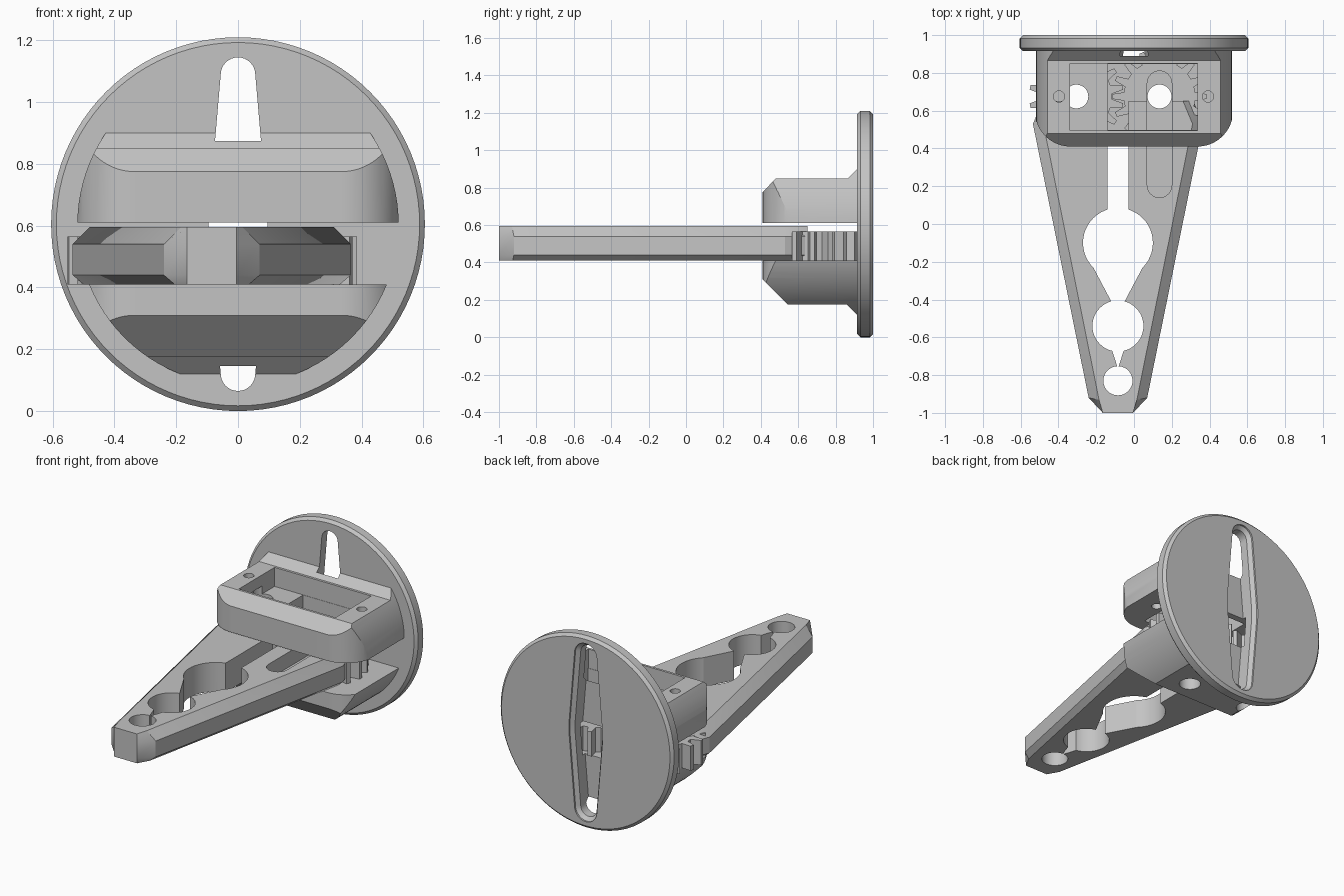
import bpy, bmesh
from math import sin, cos, pi, radians

if "Cube" in bpy.data.objects:
    bpy.data.objects.remove(bpy.data.objects["Cube"])

grey = bpy.data.materials.new("plain grey")
grey.use_nodes = True
colour = (0.55, 0.55, 0.55, 1)
grey.diffuse_color = colour
grey.node_tree.nodes["Principled BSDF"].inputs["Base Color"].default_value = colour

AXES = {"x": lambda a, b, t: (t, a, b),
        "y": lambda a, b, t: (a, t, b),
        "z": lambda a, b, t: (a, b, t)}


def loft(name, axis, *rings):
    """Closed solid through outlines given as (points, position along axis)."""
    bm = bmesh.new()
    loops = [[bm.verts.new(AXES[axis](a, b, t)) for a, b in pts] for pts, t in rings]
    for low, high in zip(loops, loops[1:]):
        for i in range(len(low)):
            j = (i + 1) % len(low)
            bm.faces.new((low[i], low[j], high[j], high[i]))
    bm.faces.new(loops[0])
    bm.faces.new(loops[-1])
    bmesh.ops.recalc_face_normals(bm, faces=bm.faces)
    mesh = bpy.data.meshes.new(name)
    bm.to_mesh(mesh)
    bm.free()
    mesh.materials.append(grey)
    obj = bpy.data.objects.new(name, mesh)
    bpy.context.collection.objects.link(obj)
    return obj


def prism(name, axis, pts, lo, hi):
    return loft(name, axis, (pts, lo), (pts, hi))


def arc(cx, cy, r, start=0, end=360, n=48):
    full = end - start == 360
    steps = n if full else n + 1
    return [(cx + r * cos(radians(start + (end - start) * i / n)),
             cy + r * sin(radians(start + (end - start) * i / n))) for i in range(steps)]


def rect(x0, x1, y0, y1):
    return [(x0, y0), (x1, y0), (x1, y1), (x0, y1)]


def boolean(obj, tool, operation="DIFFERENCE"):
    mod = obj.modifiers.new("cut", "BOOLEAN")
    mod.object, mod.operation, mod.solver = tool, operation, "EXACT"
    bpy.context.view_layer.objects.active = obj
    bpy.ops.object.modifier_apply(modifier=mod.name)
    bpy.data.objects.remove(tool)


def cut(obj, pts, lo, hi, axis="z"):
    boolean(obj, prism("cutter", axis, pts, lo, hi))


MID = 0.605          # height of the disc centre
ARM = -0.085         # centre line of the arms
PIVOT_Y = 0.675
PIVOTS = (ARM - 0.22, ARM + 0.22)


# Tapered slot, widest in the middle, with a flared rim at the back
def slot_outline(grow):
    r = 0.056 + grow
    w = 0.095 + grow
    return (arc(0, MID + 0.484, r, 0, 180, 16) + [(-w, MID + 0.03), (-w, MID - 0.03)]
            + arc(0, MID - 0.484, r, 180, 360, 16) + [(w, MID - 0.03), (w, MID + 0.03)])


def cut_slot(obj):
    boolean(obj, loft("cutter", "y", (slot_outline(0), 0.89), (slot_outline(0), 0.97),
                      (slot_outline(0.022), 0.99), (slot_outline(0.022), 1.05)))


# Round back plate with bevelled rims
plate = loft("back_plate", "y",
             (arc(0, MID, 0.588, n=96), 0.915), (arc(0, MID, MID, n=96), 0.932),
             (arc(0, MID, MID, n=96), 0.983), (arc(0, MID, 0.588, n=96), 1.0))
cut_slot(plate)

# Housings: side profile trimmed by a rounded plan and by a round barrel
plan = ([(0.525, 0.95), (-0.525, 0.95)] + arc(-0.335, 0.6, 0.19, 180, 270, 20)
        + arc(0.335, 0.6, 0.19, 270, 360, 20))


def housing(name, profile):
    obj = prism(name, "x", profile, -0.6, 0.6)
    boolean(obj, prism("trim", "z", plan, 0, 1.2), "INTERSECT")
    boolean(obj, prism("trim", "y", arc(0, MID, 0.52, n=96), 0.3, 1.1), "INTERSECT")
    cut_slot(obj)
    return obj


upper = housing("upper_housing", [(0.41, 0.61), (0.92, 0.61), (0.92, 0.905),
                                  (0.865, 0.85), (0.48, 0.85), (0.41, 0.775)])
lower = housing("lower_housing", [(0.41, 0.41), (0.92, 0.41), (0.92, 0.115),
                                  (0.86, 0.175), (0.545, 0.175), (0.41, 0.31)])

# Pocket with a raised shelf, screw holes and pivot holes
cut(upper, rect(-0.34, 0.335, 0.495, 0.85), 0.73, 1)
cut(upper, rect(-0.14, 0.335, 0.497, 0.848), 0.55, 0.8)
cut(upper, arc(PIVOTS[0], PIVOT_Y, 0.063), 0.55, 0.78)
for x in (-0.397, 0.392):
    cut(upper, arc(x, PIVOT_Y, 0.03, n=24), 0.55, 1)
for x in PIVOTS:
    cut(lower, arc(x, PIVOT_Y, 0.063), 0.1, 0.5)


# Pair of tapering arms joined at the tip, with chamfered outer edges
def arm_outline(inset):
    half = [(0.08, -1), (0.155 - inset, -0.92 - inset * 0.2),
            (0.45 - inset, 0.53), (0.40 - inset, 0.65)]
    return [(ARM + x, y) for x, y in half] + [(ARM - x, y) for x, y in reversed(half)]


arms = loft("grip_arms", "z", (arm_outline(0.035), 0.41), (arm_outline(0), 0.44),
            (arm_outline(0), 0.54), (arm_outline(0.055), 0.595))
for y, r in ((-0.1, 0.185), (-0.54, 0.135), (-0.83, 0.077)):
    cut(arms, arc(ARM, y, r), 0.3, 0.7)
cut(arms, rect(ARM - 0.055, ARM + 0.055, 0, 0.8), 0.3, 0.7)
cut(arms, [(ARM - 0.128, -0.235), (ARM - 0.03, -0.42),
           (ARM + 0.03, -0.42), (ARM + 0.128, -0.235)], 0.3, 0.7)
cut(arms, [(ARM - 0.034, -0.66), (ARM, -0.765), (ARM + 0.034, -0.66)], 0.3, 0.7)
groove = arc(PIVOTS[1], 0.205, 0.065, 180, 360, 16) + arc(PIVOTS[1], 0.745, 0.065, 0, 180, 16)
cut(arms, groove, 0.5, 0.7)


# Meshing gears at the arm roots
TEETH = 16


def gear_outline(cx, phase):
    pts = []
    for i in range(TEETH):
        for step, r in ((-0.30, 0.19), (-0.13, 0.25), (0.13, 0.25), (0.30, 0.19)):
            a = phase + (i + step) * 2 * pi / TEETH
            pts.append((cx + r * cos(a), PIVOT_Y + r * sin(a)))
    return pts


gears = []
for side, x, phase in (("right", PIVOTS[0], pi / TEETH), ("left", PIVOTS[1], 0)):
    gear = prism(side + "_gear", "z", gear_outline(x, phase), 0.41, 0.565)
    cut(gear, arc(x, PIVOT_Y, 0.063), 0.3, 0.7)
    gears.append(gear)
cut(gears[1], groove, 0.5, 0.7)
for x in PIVOTS:
    cut(arms, arc(x, PIVOT_Y, 0.063), 0.3, 0.7)

# Smooth curved walls, keep edges sharp
bpy.ops.object.select_all(action="DESELECT")
for obj in (plate, upper, lower, arms, *gears):
    obj.select_set(True)
bpy.context.view_layer.objects.active = plate
bpy.ops.object.shade_smooth_by_angle(angle=radians(25))
